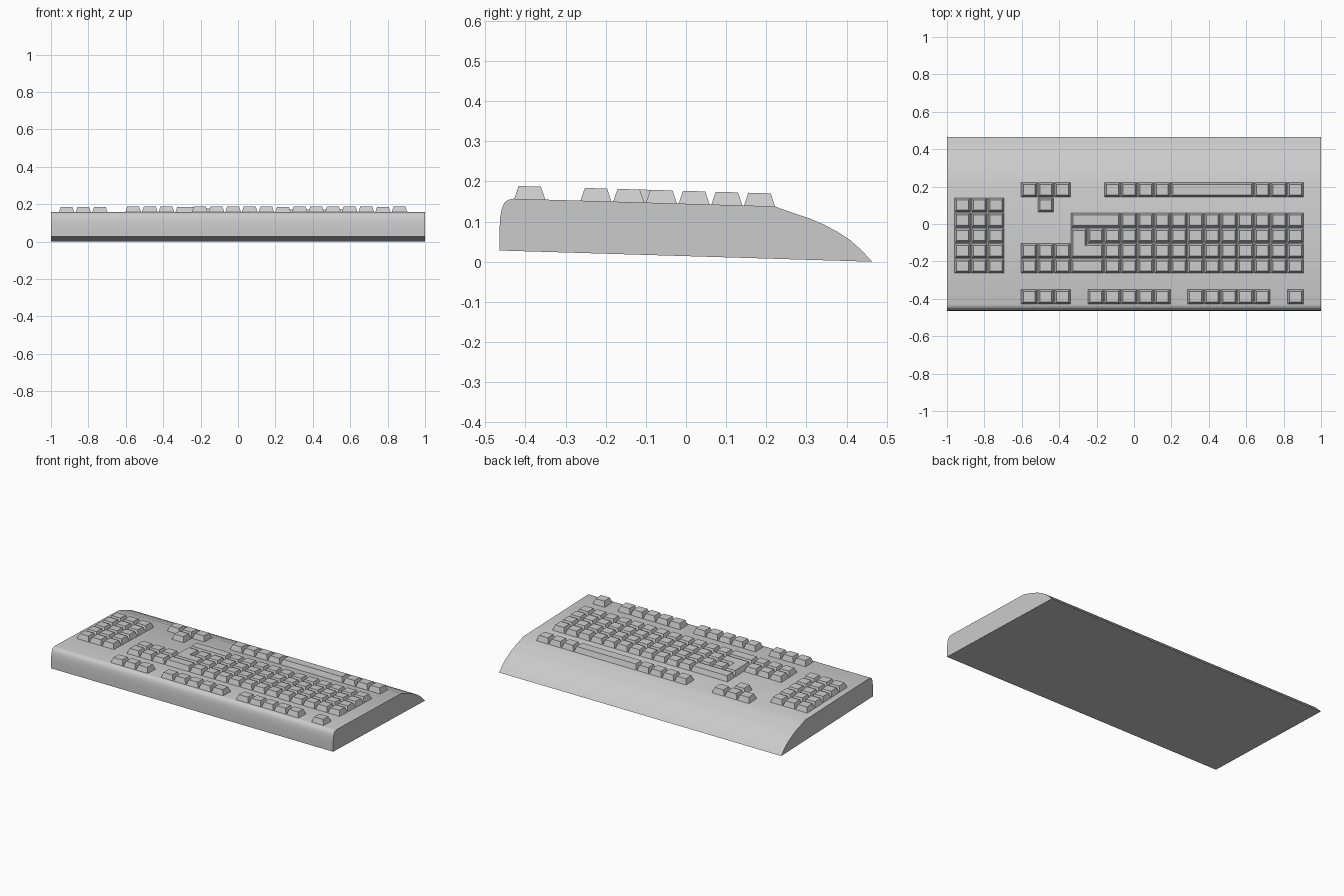
import bpy, bmesh, math
from mathutils import Vector

if "Cube" in bpy.data.objects:
    bpy.data.objects.remove(bpy.data.objects["Cube"])

HALF_W = 1.0
X_RIGHT, PITCH_X = 0.908, 0.089     # key columns counted from the right edge
Y_ROW, PITCH_Y = -0.265, 0.0815     # key rows counted from the front
KEY_H, GAP, TAPER = 0.032, 0.0015, 0.0115


def surface(y):
    """Height of the sloping deck."""
    return 0.157 - 0.0292 * (y + 0.43)


def new_object(name, bm):
    bmesh.ops.recalc_face_normals(bm, faces=bm.faces)
    mesh = bpy.data.meshes.new(name)
    bm.to_mesh(mesh)
    bm.free()
    ob = bpy.data.objects.new(name, mesh)
    bpy.context.collection.objects.link(ob)
    return ob


def inset(pts, d):
    """Shrink a counter-clockwise right-angled outline by d."""
    out = []
    for i, p in enumerate(pts):
        a = (Vector(p) - Vector(pts[i - 1])).normalized()
        b = (Vector(pts[(i + 1) % len(pts)]) - Vector(p)).normalized()
        out.append((p[0] - d * (a.y + b.y), p[1] + d * (a.x + b.x)))
    return out


def add_key(bm, outline):
    """Tapered keycap standing on the deck."""
    base = inset(outline, GAP)
    top = inset(base, TAPER)
    lo = [bm.verts.new((x, y, surface(y) - 0.002)) for x, y in base]
    hi = [bm.verts.new((x, y, surface(y) + KEY_H)) for x, y in top]
    n = len(lo)
    bm.faces.new(hi)
    bm.faces.new(lo[::-1])
    for i in range(n):
        j = (i + 1) % n
        bm.faces.new((lo[i], lo[j], hi[j], hi[i]))


def col(k):
    return X_RIGHT - PITCH_X * k


def row(r):
    return Y_ROW + PITCH_Y * r


def rect(k, r, span=1):
    x0, x1, y0, y1 = col(k + span), col(k), row(r), row(r + 1)
    return [(x0, y0), (x1, y0), (x1, y1), (x0, y1)]


def key_group(name, outlines):
    bm = bmesh.new()
    for o in outlines:
        add_key(bm, o)
    return new_object(name, bm)


# Case: side profile (y, z) extruded across the width
profile = [(-0.465, 0.028), (-0.465, 0.075), (-0.463, 0.110), (-0.459, 0.132),
           (-0.453, 0.146), (-0.444, 0.154), (-0.430, 0.157), (0.220, 0.138),
           (0.265, 0.122), (0.310, 0.107), (0.345, 0.092), (0.380, 0.073),
           (0.410, 0.053), (0.437, 0.029), (0.464, 0.0)]
bm = bmesh.new()
face = bm.faces.new([bm.verts.new((-HALF_W, y, z)) for y, z in profile])
ext = bmesh.ops.extrude_face_region(bm, geom=[face], use_keep_orig=True)
bmesh.ops.translate(bm, vec=(2 * HALF_W, 0, 0),
                    verts=[v for v in ext["geom"] if isinstance(v, bmesh.types.BMVert)])
case = new_object("case", bm)
bpy.context.view_layer.objects.active = case
case.select_set(True)
bpy.ops.object.shade_smooth_by_angle(angle=math.radians(30))

# Function row, set apart at the front
F = (-0.43 - Y_ROW) / PITCH_Y
key_group("function_keys", [rect(k, F) for k in
                            (0, *range(2, 7), *range(8, 13), *range(14, 17))])

# Main block of four rows
main = [rect(k, r) for r, count in enumerate((12, 12, 13, 11)) for k in range(count)]
key_group("main_keys", main)
key_group("backspace_key", [rect(12, 0, 2)])
key_group("shift_key", [rect(11, 3, 3)])
key_group("enter_key", [[(col(14), row(1)), (col(12), row(1)), (col(12), row(2)),
                         (col(13), row(2)), (col(13), row(3)), (col(14), row(3))]])

# Space bar row
key_group("modifier_keys", [rect(k, 5) for k in (0, 1, 2, 8, 9, 10, 11)])
key_group("space_bar", [rect(3, 5, 5)])

# Navigation, arrows and number pad
key_group("navigation_keys", [rect(k, r) for r in (0, 1) for k in (14, 15, 16)])
key_group("arrow_keys", [rect(15, 4)] + [rect(k, 5) for k in (14, 15, 16)])
key_group("number_pad", [rect(k, r) for r in range(5) for k in (18, 19, 20)])
